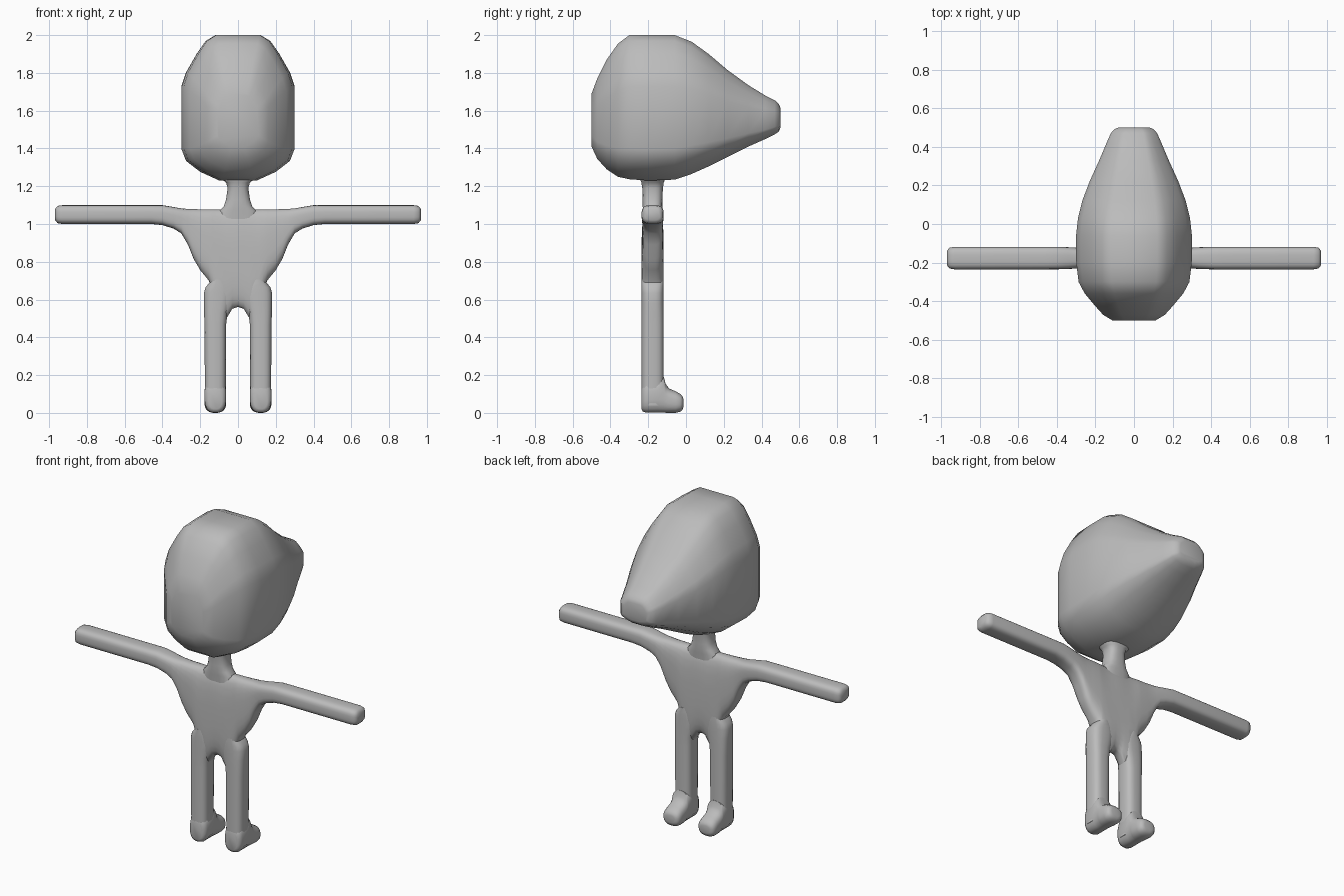
import bpy, bmesh, math

grey = bpy.data.materials.new("plain grey")
grey.diffuse_color = (0.5, 0.5, 0.5, 1)


def rounded(n=20, power=3.0):
    """Unit superellipse outline."""
    pts = []
    for i in range(n):
        a = 2 * math.pi * (i + 0.5) / n
        c, s = math.cos(a), math.sin(a)
        pts.append((math.copysign(abs(c) ** (2 / power), c),
                    math.copysign(abs(s) ** (2 / power), s)))
    return pts


def loft(name, axis, section, stations, angle=60):
    """Skin a section along an axis; station = (t, a_min, a_max, b_min, b_max)."""
    bm = bmesh.new()
    rings = []
    for t, a0, a1, b0, b1 in stations:
        ring = []
        for u, v in section:
            co = [(a0 + a1) / 2 + u * (a1 - a0) / 2, (b0 + b1) / 2 + v * (b1 - b0) / 2]
            co.insert(axis, t)
            ring.append(bm.verts.new(co))
        rings.append(ring)
    n = len(section)
    for r, s in zip(rings, rings[1:]):
        for i in range(n):
            j = (i + 1) % n
            bm.faces.new((r[i], r[j], s[j], s[i]))
    bm.faces.new(rings[0])
    bm.faces.new(rings[-1])
    bmesh.ops.recalc_face_normals(bm, faces=bm.faces)
    mesh = bpy.data.meshes.new(name)
    bm.to_mesh(mesh)
    bm.free()
    mesh.materials.append(grey)
    obj = bpy.data.objects.new(name, mesh)
    bpy.context.collection.objects.link(obj)
    bpy.ops.object.select_all(action='DESELECT')
    obj.select_set(True)
    bpy.context.view_layer.objects.active = obj
    bpy.ops.object.shade_smooth_by_angle(angle=math.radians(angle))
    return obj


# Head: bevelled block tapering to a blunt rear tip
half = [(.33, -1), (.67, -.88), (.92, -.73), (1, -.57), (1, .29),
        (.92, .48), (.73, .74), (.57, .92), (.4, 1)]
head_section = half + [(-u, v) for u, v in reversed(half)]
head_rows = [(-.50, .11, 1.41, 1.69), (-.47, .16, 1.345, 1.77), (-.42, .205, 1.29, 1.87),
             (-.36, .255, 1.25, 1.955), (-.30, .287, 1.237, 2.0), (-.20, .299, 1.23, 2.0),
             (-.06, .30, 1.235, 2.0), (.03, .29, 1.265, 1.965), (.12, .268, 1.305, 1.90),
             (.22, .23, 1.355, 1.815), (.33, .18, 1.41, 1.735), (.42, .142, 1.45, 1.68),
             (.47, .12, 1.475, 1.655), (.492, .10, 1.49, 1.635), (.50, .08, 1.51, 1.615)]
loft("head", 1, head_section, [(y, -w, w, b, t) for y, w, b, t in head_rows])

# Torso and arms: one span swept sideways, hips in the middle
BACK, FRONT = -.118, -.235
body = [(0, .56, 1.08, 0), (.03, .55, 1.08, 0), (.06, .50, 1.078, 0), (.11, .52, 1.078, 0),
        (.135, .64, 1.078, 0), (.155, .70, 1.078, .001), (.2, .755, 1.078, .003),
        (.235, .815, 1.08, .005), (.265, .89, 1.08, .005), (.30, .95, 1.083, .004),
        (.34, .975, 1.09, .002), (.40, .994, 1.10, 0), (.46, 1.0, 1.10, 0),
        (.93, 1.0, 1.10, 0), (.955, 1.004, 1.096, .004), (.968, 1.02, 1.08, .02)]
span = [(-x, b, t, i) for x, b, t, i in reversed(body[1:])] + body
loft("torso_and_arms", 0, rounded(24, 3.2),
     [(x, FRONT + i, BACK - i, b, t) for x, b, t, i in span])

# Neck: flares into shoulders and head
neck = [(1.0, .11, .045), (1.07, .10, .05), (1.095, .075, .053), (1.13, .064, .053),
        (1.19, .055, .055), (1.22, .064, .06), (1.245, .10, .07), (1.28, .12, .07)]
loft("neck", 2, rounded(20, 2.8),
     [(z, -w, w, -.177 - d, -.177 + d) for z, w, d in neck])

# Legs and feet
for side, label in ((-1, "left"), (1, "right")):
    leg = [(.04, .065, .175), (.47, .062, .178), (.53, .055, .18), (.58, .04, .181),
           (.635, .03, .181), (.665, .035, .172), (.685, .05, .155), (.705, .07, .14)]
    loft(label + "_leg", 2, rounded(20, 3),
         [(z, *sorted((side * a, side * b)), FRONT, BACK) for z, a, b in leg])
    foot = [(-.235, .035, .02, .13), (-.228, .05, .006, .15), (-.21, .058, 0, .18),
            (-.15, .058, 0, .19), (-.117, .058, 0, .19), (-.108, .058, 0, .155),
            (-.09, .058, 0, .13), (-.055, .058, 0, .115), (-.03, .055, .006, .10),
            (-.018, .045, .018, .088), (-.014, .03, .03, .075)]
    loft(label + "_foot", 1, rounded(20, 2.6),
         [(y, side * .12 - w, side * .12 + w, b, t) for y, w, b, t in foot])
